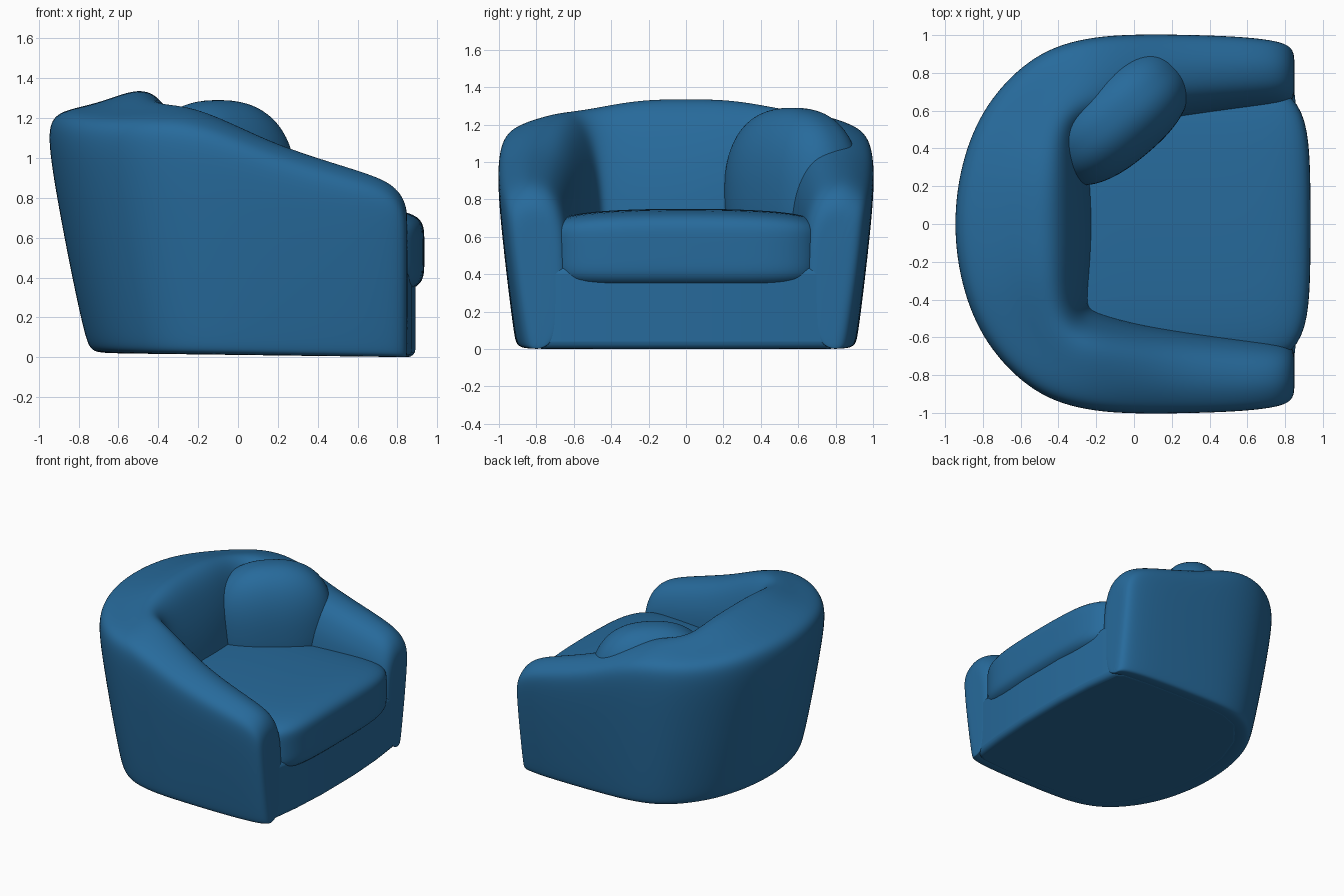
import bpy, bmesh
from math import radians
from mathutils import Vector, Matrix

cube = bpy.data.objects.get("Cube")
if cube:
    bpy.data.objects.remove(cube)

blue = bpy.data.materials.new("blue upholstery")
blue.use_nodes = True
blue.diffuse_color = (0.02, 0.145, 0.33, 1)
blue.node_tree.nodes["Principled BSDF"].inputs["Base Color"].default_value = blue.diffuse_color


def finish(name, bm):
    """Turn a bmesh into a smooth, coloured object."""
    bmesh.ops.recalc_face_normals(bm, faces=bm.faces)
    for f in bm.faces:
        f.smooth = True
    mesh = bpy.data.meshes.new(name)
    bm.to_mesh(mesh)
    bm.free()
    mesh.materials.append(blue)
    ob = bpy.data.objects.new(name, mesh)
    bpy.context.collection.objects.link(ob)
    return ob


def soft_block(name, centre, half, power, turn=0, bow=0, sag=0):
    """Rounded block: a cube grid pulled onto a superellipsoid."""
    bm = bmesh.new()
    bmesh.ops.create_cube(bm, size=2)
    bmesh.ops.subdivide_edges(bm, edges=bm.edges[:], cuts=23, use_grid_fill=True)
    for v in bm.verts:
        n = sum(abs(c) ** power for c in v.co) ** (1 / power)
        p = v.co / n
        v.co = Vector(c * h for c, h in zip(p, half))
        v.co.x -= bow * p.y ** 2 * max(p.x, 0)
        v.co.z -= sag * p.y ** 2 * max(p.z, 0)
    bm.transform(Matrix.Translation(centre) @ Matrix.Rotation(turn, 4, 'Z'))
    return finish(name, bm)


def tapered(x, y, t):
    """Draw an outer point inward toward the floor."""
    return (x * (1 - 0.2 * t) if x < 0 else x), y * (1 - 0.09 * t)


def underside(x):
    """The bottom rises slightly toward the back."""
    return 0.013 * (0.89 - x)


# Stations from the arm front to the back centre: outer x, y, inner x, y, height
half_path = [
    (0.85, 0.86, 0.85, 0.72, 0.68), (0.845, 0.935, 0.85, 0.66, 0.77),
    (0.77, 0.975, 0.8, 0.62, 0.88), (0.55, 1.0, 0.6, 0.6, 0.95),
    (0.2, 1.01, 0.25, 0.56, 1.06), (-0.05, 1.01, 0, 0.52, 1.185),
    (-0.28, 0.99, -0.18, 0.47, 1.27), (-0.53, 0.91, -0.24, 0.44, 1.28),
    (-0.78, 0.67, -0.24, 0.38, 1.295), (-0.92, 0.37, -0.22, 0.2, 1.34),
    (-0.975, 0, -0.21, 0, 1.345)]
path = half_path + [(a, -b, c, -d, h) for a, b, c, d, h in reversed(half_path[:-1])]

# Cross-section: across (outer to inner), arm and back height fraction, taper
section = [(0.4, 0, 0, 1.2), (0.1, 0, 0, 1.2), (0, 0.008, 0.008, 1.15),
           (0, 0.055, 0.055, 1), (0, 0.28, 0.28, 0.66), (0, 0.55, 0.55, 0.3),
           (0, 0.83, 0.81, 0), (0.03, 0.92, 0.895, 0), (0.14, 0.965, 0.925, 0),
           (0.36, 1.005, 0.95, 0), (0.62, 0.985, 1.01, 0), (0.77, 0.935, 0.97, 0),
           (0.88, 0.86, 0.85, 0), (1, 0.7, 0.6, 0), (1, 0.1, 0.1, 0)]

# Wraparound arms and back
bm = bmesh.new()
rings = []
for ox, oy, ix, iy, h in path:
    ring = []
    blend = min(max((0.3 - ox) / 1.2, 0), 1)
    for u, arm, back, t in section:
        x, y = tapered(ox, oy, t)
        x, y = x + (ix - x) * u, y + (iy - y) * u
        f = arm + (back - arm) * blend
        ring.append(bm.verts.new((x, y, f * h + underside(x) * (1 - f))))
    rings.append(ring)
count = len(section)
for a, b in zip(rings, rings[1:]):
    for i in range(count):
        j = (i + 1) % count
        bm.faces.new((a[i], a[j], b[j], b[i]))
bm.faces.new(rings[0])
bm.faces.new(rings[-1])
shell = finish("arms_and_back", bm)
shell.modifiers.new("smooth", 'SUBSURF').levels = 3
shell.modifiers["smooth"].render_levels = 3

# Base with a bowed front, tucked inside the shell
bm = bmesh.new()
outline = [tapered(s[0], s[1], 1.7) for s in path[2:-2]]
outline += [(0.84, -0.78), (0.872, -0.5), (0.89, -0.2),
            (0.89, 0.2), (0.872, 0.5), (0.84, 0.78)]
bottom = bm.faces.new([bm.verts.new((x, y, underside(x))) for x, y in outline])
top = bmesh.ops.extrude_face_region(bm, geom=[bottom])
bmesh.ops.translate(bm, vec=(0, 0, 0.44),
                    verts=[g for g in top["geom"] if isinstance(g, bmesh.types.BMVert)])
base = finish("base", bm)
edge = base.modifiers.new("soft edge", 'BEVEL')
edge.width = 0.04
edge.segments = 4
edge.limit_method = 'ANGLE'
edge.angle_limit = radians(50)
bpy.ops.object.select_all(action='DESELECT')
base.select_set(True)
bpy.context.view_layer.objects.active = base
bpy.ops.object.shade_smooth_by_angle(angle=radians(40))

# Seat cushion and the corner pillow
soft_block("seat_cushion", (0.23, 0, 0.53), (0.705, 0.75, 0.22), 5.5, bow=0.02, sag=0.03)
soft_block("corner_pillow", (-0.1, 0.57, 0.83), (0.44, 0.26, 0.46), 2.4, turn=radians(40))
